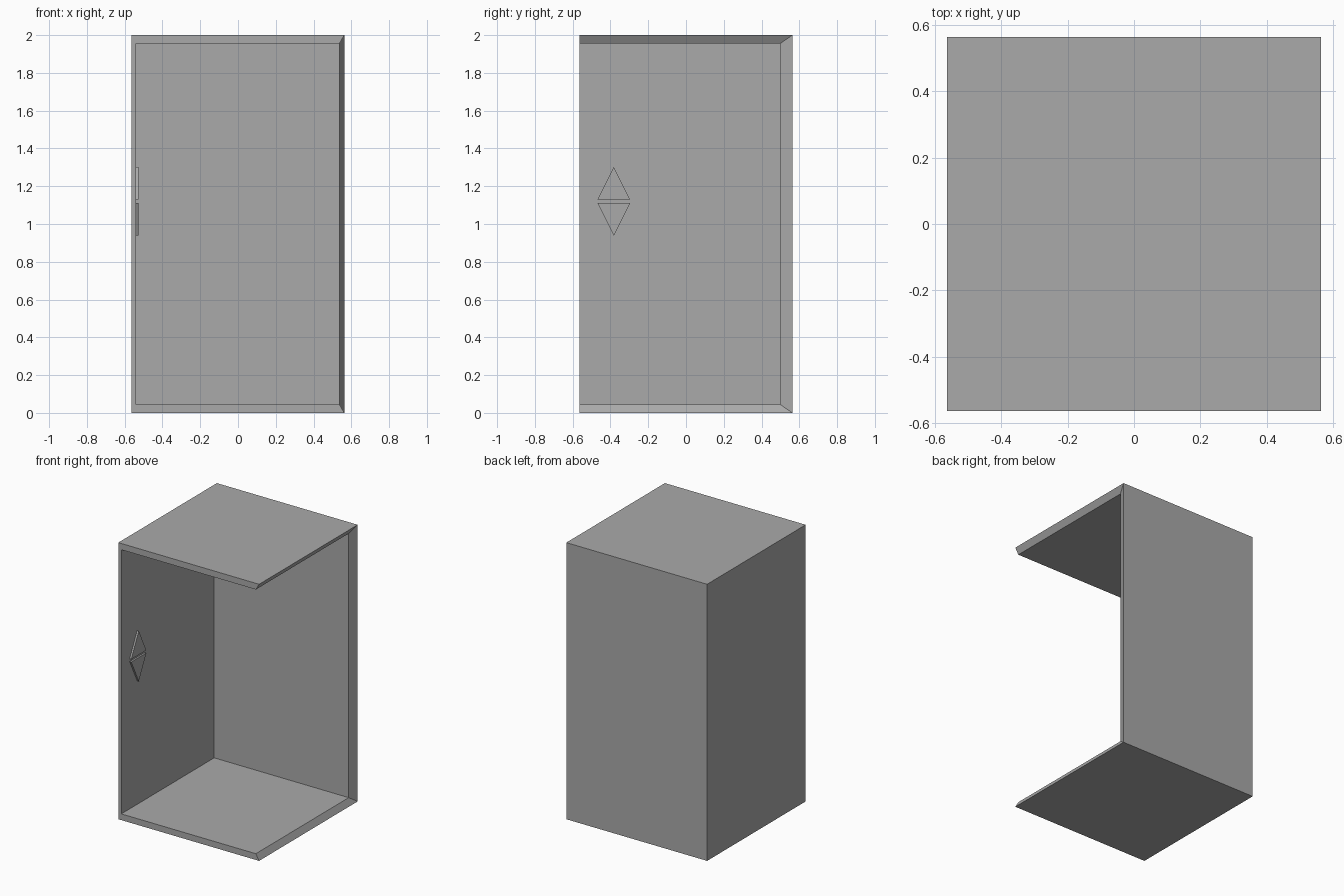
import bpy
import bmesh
from mathutils import Vector

if "Cube" in bpy.data.objects:
    bpy.data.objects.remove(bpy.data.objects["Cube"], do_unlink=True)

HALF, HEIGHT = 0.563, 2.0      # outer half width and height
INNER_LEFT, INNER_RIGHT = -0.539, 0.537
INNER_BACK, PLATE = 0.498, 0.045

grey = bpy.data.materials.new("plain grey")
colour = (0.4, 0.4, 0.4, 1)
grey.diffuse_color = colour
grey.use_nodes = True
grey.node_tree.nodes["Principled BSDF"].inputs["Base Color"].default_value = colour


def finish(name, bm):
    """Turn a bmesh into a named grey object with outward normals."""
    bmesh.ops.recalc_face_normals(bm, faces=bm.faces[:])
    mesh = bpy.data.meshes.new(name)
    bm.to_mesh(mesh)
    bm.free()
    mesh.materials.append(grey)
    obj = bpy.data.objects.new(name, mesh)
    bpy.context.collection.objects.link(obj)
    return obj


def add_box(bm, low, high):
    """Box between two corners, in a fixed vertex order."""
    verts = bmesh.ops.create_cube(bm, size=1)["verts"]
    low, high = Vector(low), Vector(high)
    for v in verts:
        v.co = Vector([high[i] if v.co[i] > 0 else low[i] for i in range(3)])
    return verts


# Cabin shell: two nested boxes, open at the front and +x side, joined at the rims
bm = bmesh.new()
outer = add_box(bm, (-HALF, -HALF, 0), (HALF, HALF, HEIGHT))
inner = add_box(bm, (INNER_LEFT, -HALF, PLATE),
                (INNER_RIGHT, INNER_BACK, HEIGHT - PLATE))
partner = dict(zip(outer, inner))
bm.normal_update()
openings = [f for f in bm.faces if f.normal.x > 0.9 or f.normal.y < -0.9]
bmesh.ops.delete(bm, geom=openings, context="FACES")
rim = [e for e in bm.edges if e.is_boundary and e.verts[0] in partner]
for e in rim:
    a, b = e.verts
    bm.faces.new((a, b, partner[b], partner[a]))
finish("cabin_shell", bm)


# Call buttons: raised triangles on the inside of the side wall
def call_button(name, base_z, tip_z, centre_y=-0.382, half_width=0.086, depth=0.013):
    bm = bmesh.new()
    outline = [(centre_y - half_width, base_z), (centre_y + half_width, base_z),
               (centre_y, tip_z)]
    face = bm.faces.new([bm.verts.new((INNER_LEFT, y, z)) for y, z in outline])
    extruded = bmesh.ops.extrude_face_region(bm, geom=[face], use_keep_orig=True)["geom"]
    bmesh.ops.translate(bm, vec=(depth, 0, 0),
                        verts=[g for g in extruded if isinstance(g, bmesh.types.BMVert)])
    finish(name, bm)


call_button("up_button", 1.13, 1.302)
call_button("down_button", 1.11, 0.938)
